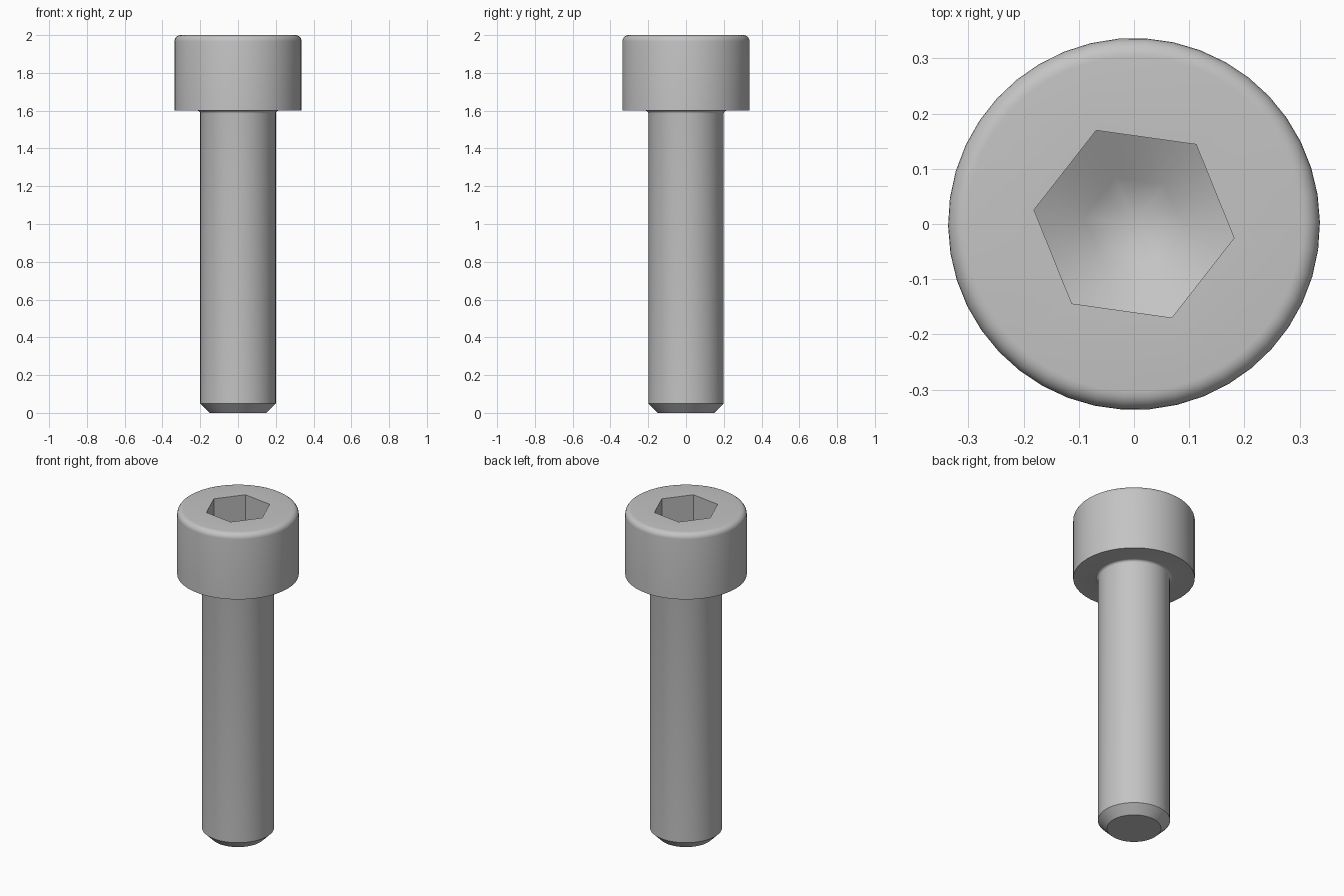
import bpy, bmesh, math

cube = bpy.data.objects.get("Cube")
if cube:
    bpy.data.objects.remove(cube, do_unlink=True)

steel = bpy.data.materials.new("plain steel grey")
steel.use_nodes = True
steel.diffuse_color = (0.55, 0.55, 0.55, 1)
steel.node_tree.nodes["Principled BSDF"].inputs["Base Color"].default_value = (0.55, 0.55, 0.55, 1)

SEGMENTS = 42                 # a multiple of six, so socket corners fall on columns
TWIST = math.radians(-8)
HEAD_R, SHANK_R, SOCKET_R = 0.337, 0.2, 0.183
HEAD_BASE, TOP, SOCKET_FLOOR = 1.6, 2.0, 1.8


def round_ring(radius, z):
    return [(radius * math.cos(a), radius * math.sin(a), z) for a in angles]


def hex_ring(z, scale=1.0, slope=0.0):
    """Hexagonal ring; slope drops the floor conically towards the axis."""
    ring = []
    for a in angles:
        local = (a - TWIST) % (math.pi / 3) - math.pi / 6
        r = SOCKET_R * scale * math.cos(math.pi / 6) / math.cos(local)
        ring.append((r * math.cos(a), r * math.sin(a), z - slope * (SOCKET_R - r)))
    return ring


def arc(cx, cz, radius, start, end, steps):
    turns = [math.radians(start + (end - start) * i / steps) for i in range(steps + 1)]
    return [(cx + radius * math.cos(t), cz + radius * math.sin(t)) for t in turns]


angles = [TWIST + 2 * math.pi * i / SEGMENTS for i in range(SEGMENTS)]

# Outer profile: chamfered tip, shank, neck fillet, head, rounded rim
neck, rim = 0.015, 0.033
profile = [(0.15, 0), (SHANK_R, 0.05)]
profile += arc(SHANK_R + neck, HEAD_BASE - neck, neck, 180, 90, 4)
profile += [(HEAD_R, HEAD_BASE)]
profile += arc(HEAD_R - rim, TOP - rim, rim, 0, 90, 6)
rings = [round_ring(r, z) for r, z in profile]

# Hex socket: straight walls and a drill-point floor
slope = math.tan(math.radians(30))
rings += [hex_ring(TOP), hex_ring(SOCKET_FLOOR, 1, slope), hex_ring(SOCKET_FLOOR, 0.5, slope)]

bm = bmesh.new()
loops = [[bm.verts.new(p) for p in ring] for ring in rings]
for low, high in zip(loops, loops[1:]):
    for i in range(SEGMENTS):
        j = (i + 1) % SEGMENTS
        bm.faces.new((low[i], low[j], high[j], high[i]))
bm.faces.new(loops[0][::-1])
apex = bm.verts.new((0, 0, SOCKET_FLOOR - slope * SOCKET_R))
for i in range(SEGMENTS):
    bm.faces.new((loops[-1][i], loops[-1][(i + 1) % SEGMENTS], apex))
bmesh.ops.recalc_face_normals(bm, faces=bm.faces)

mesh = bpy.data.meshes.new("socket_head_bolt")
bm.to_mesh(mesh)
bm.free()
mesh.materials.append(steel)
bolt = bpy.data.objects.new("socket_head_bolt", mesh)
bpy.context.scene.collection.objects.link(bolt)

bpy.ops.object.select_all(action="DESELECT")
bolt.select_set(True)
bpy.context.view_layer.objects.active = bolt
bpy.ops.object.shade_smooth_by_angle(angle=math.radians(30))
